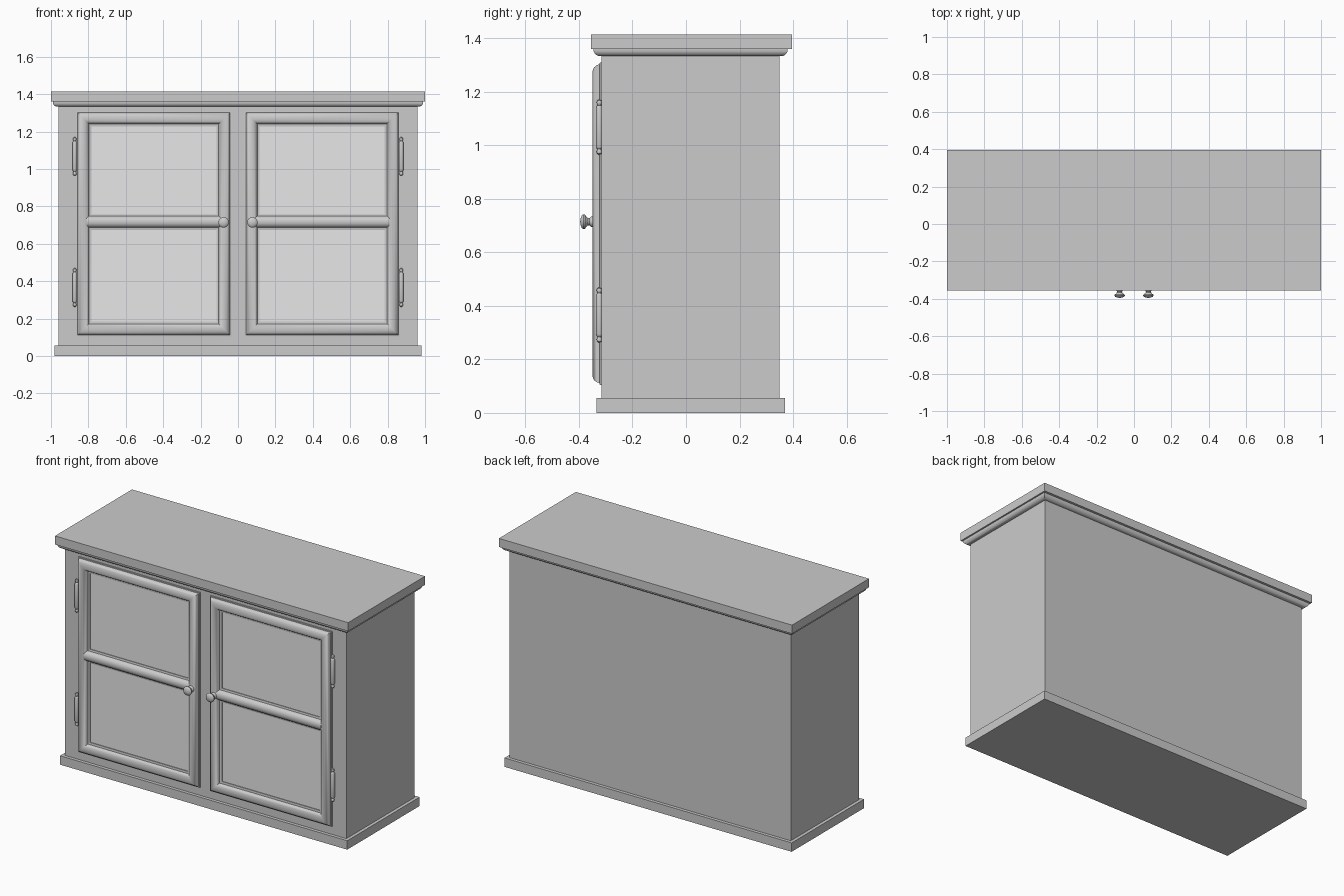
import bpy, bmesh, math
from mathutils import Matrix

if "Cube" in bpy.data.objects:
    bpy.data.objects.remove(bpy.data.objects["Cube"], do_unlink=True)


def material(name, value):
    m = bpy.data.materials.new(name)
    m.use_nodes = True
    col = (value, value, value, 1)
    m.diffuse_color = col
    m.node_tree.nodes["Principled BSDF"].inputs["Base Color"].default_value = col
    return m


GREY = material("cabinet grey", 0.6)
PALE = material("pale pane grey", 0.8)


def finish(name, bm, mat, smooth=False):
    bmesh.ops.recalc_face_normals(bm, faces=bm.faces)
    me = bpy.data.meshes.new(name)
    bm.to_mesh(me)
    bm.free()
    me.materials.append(mat)
    ob = bpy.data.objects.new(name, me)
    bpy.context.collection.objects.link(ob)
    if smooth:
        bpy.ops.object.select_all(action='DESELECT')
        ob.select_set(True)
        bpy.context.view_layer.objects.active = ob
        bpy.ops.object.shade_smooth_by_angle(angle=math.radians(35))
    return ob


def box(name, x0, x1, y0, y1, z0, z1, mat=GREY):
    bm = bmesh.new()
    bmesh.ops.create_cube(bm, size=1)
    for v in bm.verts:
        v.co = ((x0 + x1) / 2 + v.co.x * (x1 - x0),
                (y0 + y1) / 2 + v.co.y * (y1 - y0),
                (z0 + z1) / 2 + v.co.z * (z1 - z0))
    return finish(name, bm, mat)


def bridge(bm, rings):
    # joins successive closed rings of points with quads
    rings = [[bm.verts.new(p) for p in r] for r in rings]
    for a, b in zip(rings, rings[1:]):
        n = len(a)
        for i in range(n):
            j = (i + 1) % n
            bm.faces.new((a[i], a[j], b[j], b[i]))
    return rings


def lathe(name, profile, matrix, segments=20):
    # profile holds (radius, height) pairs turned about local z
    bm = bmesh.new()
    turn = [2 * math.pi * i / segments for i in range(segments)]
    rings = bridge(bm, [[(r * math.cos(a), r * math.sin(a), h) for a in turn]
                        for r, h in profile])
    bm.faces.new(rings[0])
    bm.faces.new(rings[-1])
    bm.transform(matrix)
    return finish(name, bm, GREY, True)


# Carcass, plinth and top board
box("carcass", -0.96, 0.96, -0.315, 0.35, 0.03, 1.37)
box("plinth", -0.98, 0.98, -0.335, 0.37, 0, 0.055)
box("top_board", -1, 1, -0.355, 0.395, 1.36, 1.413)

# Rounded moulding under the top board
cornice = [(0.0, 1.333), (0.012, 1.333), (0.02, 1.337), (0.026, 1.343),
           (0.03, 1.351), (0.03, 1.362)]
bm = bmesh.new()
bridge(bm, [[(-0.96 - d, -0.315 - d, z), (0.96 + d, -0.315 - d, z),
             (0.96 + d, 0.35 + d, z), (-0.96 - d, 0.35 + d, z)]
            for d, z in cornice])
finish("cornice_moulding", bm, GREY, True)

# Door mouldings as (inset from edge, depth)
FRAME = [(0, -0.31), (0, -0.322), (0.006, -0.323), (0.01, -0.335),
         (0.018, -0.344), (0.03, -0.349), (0.045, -0.349), (0.056, -0.344),
         (0.064, -0.335), (0.067, -0.325), (0.08, -0.323), (0.08, -0.31)]
RAIL = [(-0.043, -0.31), (-0.043, -0.323), (-0.031, -0.325), (-0.028, -0.335),
        (-0.02, -0.344), (-0.008, -0.349)]
RAIL += [(-h, y) for h, y in reversed(RAIL)]
KNOB = [(0.02, 0), (0.019, 0.006), (0.014, 0.012), (0.014, 0.018),
        (0.019, 0.024), (0.027, 0.03), (0.028, 0.035), (0.024, 0.041),
        (0.014, 0.045), (0.003, 0.047)]
HINGE = [(0.003, -0.103), (0.008, -0.099), (0.01, -0.092), (0.008, -0.085),
         (0.006, -0.082), (0.01, -0.078), (0.012, -0.072)]
HINGE += [(r, -h) for r, h in reversed(HINGE)]

Z0, Z1, MID = 0.105, 1.308, 0.717
X0, X1 = 0.036, 0.864

for side, s in (("left", 1), ("right", -1)):
    # Mitred door frame
    bm = bmesh.new()
    bridge(bm, [[(s * (X0 + d), y, Z0 + d), (s * (X1 - d), y, Z0 + d),
                 (s * (X1 - d), y, Z1 - d), (s * (X0 + d), y, Z1 - d)]
                for d, y in FRAME])
    finish(side + "_door_frame", bm, GREY, True)

    # Middle rail
    bm = bmesh.new()
    bridge(bm, [[(s * x, y, MID + h) for h, y in RAIL]
                for x in (X0 + 0.055, X1 - 0.055)])
    finish(side + "_door_rail", bm, GREY, True)

    # Panes above and below the rail
    for level, a, b in (("lower", Z0 + 0.07, MID), ("upper", MID, Z1 - 0.07)):
        xs = sorted((s * (X0 + 0.07), s * (X1 - 0.07)))
        box(f"{side}_{level}_pane", *xs, -0.319, -0.312, a, b, PALE)

    # Knob facing the front
    lathe(side + "_knob", KNOB, Matrix.Translation((s * 0.077, -0.348, 0.714))
          @ Matrix.Rotation(math.pi / 2, 4, 'X'), 24)

    # Barrel hinges
    for level, z in (("lower", 0.366), ("upper", 1.067)):
        lathe(f"{side}_{level}_hinge", HINGE,
              Matrix.Translation((s * 0.873, -0.324, z)), 16)
